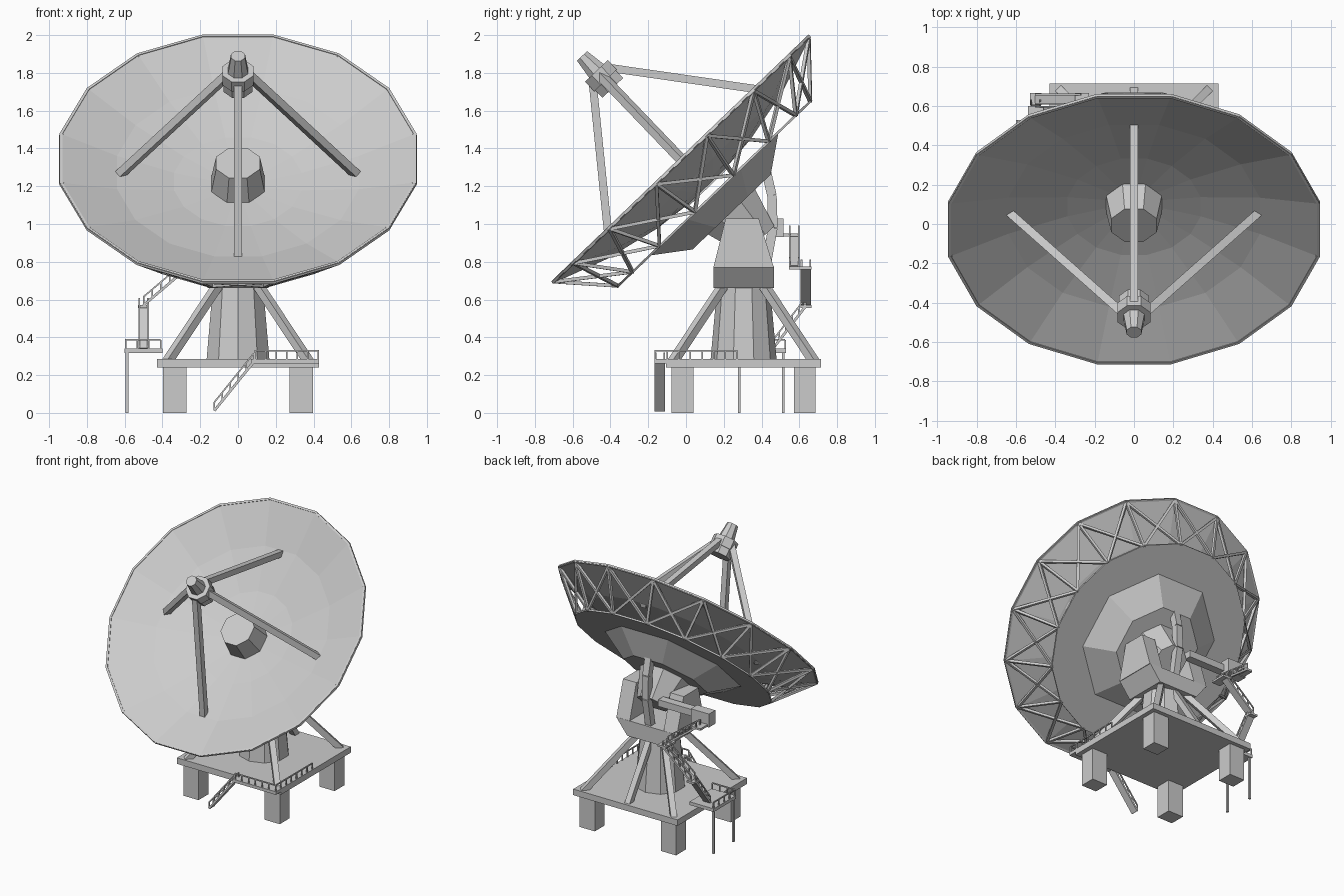
import bpy, bmesh
from math import pi, sin, cos
from mathutils import Vector, Matrix

if "Cube" in bpy.data.objects:
    bpy.data.objects.remove(bpy.data.objects["Cube"])

# Dish frame: local x = world x, local y = up along the dish, local z = dish axis
S, K = 0.692, 0.7215
DISH = Matrix(((1, 0, 0, 0), (0, K, -S, -0.028), (0, S, K, 1.345), (0, 0, 0, 1)))
CY = 0.305  # centre of the base in y


def finish(name, bm):
    bmesh.ops.recalc_face_normals(bm, faces=bm.faces)
    me = bpy.data.meshes.new(name)
    bm.to_mesh(me)
    bm.free()
    ob = bpy.data.objects.new(name, me)
    bpy.context.collection.objects.link(ob)
    return ob


def polar(r, n, k, z=0.0):
    a = 2 * pi * (k + 0.5) / n
    return Vector((r * cos(a), r * sin(a), z))


def lathe(name, profile, n, mat, cap0=True, cap1=True):
    """Low-poly turned part from (radius, height) pairs."""
    bm = bmesh.new()
    rings = [[bm.verts.new(mat @ polar(r, n, k, z)) for k in range(n)] for r, z in profile]
    for a, b in zip(rings, rings[1:]):
        for k in range(n):
            j = (k + 1) % n
            bm.faces.new((a[k], a[j], b[j], b[k]))
    if cap0:
        bm.faces.new(rings[0])
    if cap1:
        bm.faces.new(rings[-1])
    return finish(name, bm)


def add_bar(bm, p, q, w, h=None):
    """Square bar from p to q; w is the horizontal width, h the other one."""
    h = h or w
    p, q = Vector(p), Vector(q)
    d = (q - p).normalized()
    side = d.cross(Vector((0, 0, 1)))
    side = side.normalized() if side.length > 0.01 else Vector((1, 0, 0))
    up = side.cross(d)
    vs = [[bm.verts.new(c + side * sx * w / 2 + up * sy * h / 2)
           for sx, sy in ((-1, -1), (1, -1), (1, 1), (-1, 1))] for c in (p, q)]
    for k in range(4):
        j = (k + 1) % 4
        bm.faces.new((vs[0][k], vs[0][j], vs[1][j], vs[1][k]))
    bm.faces.new(vs[0])
    bm.faces.new(vs[1])


def bars(name, items):
    bm = bmesh.new()
    for it in items:
        add_bar(bm, *it)
    return finish(name, bm)


def box(name, x0, x1, y0, y1, z0, z1):
    ym = (y0 + y1) / 2
    zm = (z0 + z1) / 2
    return bars(name, [((x0, ym, zm), (x1, ym, zm), y1 - y0, z1 - z0)])


def prism(name, prof, x0, x1):
    """Extrude a (y, z) profile along x."""
    bm = bmesh.new()
    a, b = [[bm.verts.new((x, y, z)) for y, z in prof] for x in (x0, x1)]
    n = len(prof)
    for k in range(n):
        j = (k + 1) % n
        bm.faces.new((a[k], a[j], b[j], b[k]))
    bm.faces.new(a)
    bm.faces.new(b)
    return finish(name, bm)


def rail_items(p, q, posts, h=0.045, t=0.008):
    p, q, up = Vector(p), Vector(q), Vector((0, 0, h))
    items = [(p + up, q + up, t)]
    for i in range(posts):
        c = p.lerp(q, i / (posts - 1))
        items.append((c, c + up, t))
    return items


def stair(name, p, q, width=0.055):
    p, q = Vector(p), Vector(q)
    side = (q - p).cross(Vector((0, 0, 1))).normalized() * (width / 2 - 0.004)
    items = [(p, q, width, 0.014)]
    for s in (-1, 1):
        items += rail_items(p + side * s, q + side * s, 6)
    bars(name, items)


# Reflector bowl
R, D = 0.963, 0.2
dish = lathe("reflector_dish", [(R * f, -D * (1 - f * f)) for f in (1, 0.68, 0.36, 0.1)], 16, DISH, cap0=False)
sol = dish.modifiers.new("thickness", 'SOLIDIFY')
sol.thickness = 0.014
sol.offset = 0
lathe("reflector_rim", [(R, -0.012), (R, 0.006), (R - 0.015, 0.006), (R - 0.015, -0.012), (R, -0.012)],
      16, DISH, False, False)

# Backing plate, frustum and hub behind the dish
lathe("backing_plate", [(0.73, -0.262), (0.73, -0.25)], 16, DISH)
lathe("backing_frustum", [(0.51, -0.257), (0.31, -0.39)], 8, DISH)
lathe("elevation_hub", [(0.19, -0.38), (0.12, -0.6)], 8, DISH)

# Truss between rim and backing plate
truss = []
for k in range(16):
    a, b = DISH @ polar(0.95, 16, k, -0.008), DISH @ polar(0.72, 16, k, -0.255)
    truss.append((a, b, 0.018))
    j = k + 1 if k % 2 else k - 1
    truss.append((a, DISH @ polar(0.72, 16, j, -0.255), 0.018))
    truss.append((b, DISH @ polar(0.95, 16, 2 * k - j, -0.008), 0.018))
bars("dish_truss", truss)

# Feed cone in the centre of the dish
lathe("centre_cone", [(0.157, -0.21), (0.125, -0.03)], 8, DISH)

# Receiver on four legs
lathe("receiver_body", [(0.082, 0.52), (0.082, 0.6)], 8, DISH)
lathe("receiver_collar", [(0.09, 0.575), (0.09, 0.645)], 8, DISH)
lathe("receiver_tip", [(0.058, 0.64), (0.04, 0.755)], 8, DISH)
bars("feed_legs", [(DISH @ Vector((0.63 * x, 0.63 * y, -0.12)), DISH @ Vector((0.06 * x, 0.06 * y, 0.61)), 0.042)
                   for x, y in ((1, 0), (-1, 0), (0, 1), (0, -1))])

# Base platform and its four piers
box("base_platform", -0.43, 0.43, -0.105, 0.715, 0.24, 0.285)
bars("base_piers", [((sx * 0.335, CY + sy * 0.323, 0), (sx * 0.335, CY + sy * 0.323, 0.25), 0.125, 0.115)
                    for sx in (-1, 1) for sy in (-1, 1)])

# Pedestal and slanted braces
lathe("pedestal", [(0.175, 0.28), (0.14, 0.67)], 10, Matrix.Translation((0, CY, 0)))
bars("pedestal_braces", [((x * 0.375, CY + y * 0.375, 0.27), (x * 0.11, CY + y * 0.11, 0.67), 0.042)
                         for x, y in ((1, 1), (1, -1), (-1, 1), (-1, -1), (0, 1))])

# Yoke: tapered base and two arms
bm = bmesh.new()
lo, mid = [[bm.verts.new((sx * w, CY + sy * 0.16, z)) for sx, sy in ((-1, -1), (1, -1), (1, 1), (-1, 1))]
           for w, z in ((0.16, 0.66), (0.25, 0.775))]
for k in range(4):
    j = (k + 1) % 4
    bm.faces.new((lo[k], lo[j], mid[j], mid[k]))
bm.faces.new(lo)
bm.faces.new(mid)
finish("yoke_base", bm)
for side, x0, x1 in (("left", -0.25, -0.14), ("right", 0.14, 0.25)):
    prism(side + "_yoke_arm", [(0.145, 0.77), (0.465, 0.77), (0.385, 1.03), (0.21, 1.03)], x0, x1)

# Curved strut from the yoke to the dish back
path = [(0, 0.42, 1.3), (0, 0.455, 1.15), (0, 0.46, 0.98), (0, 0.42, 0.76)]
bars("curved_strut", [(a, b, 0.05) for a, b in zip(path, path[1:])])

# Upper access beam and cabin
box("access_beam", -0.45, -0.1, 0.41, 0.47, 0.95, 1.0)
box("access_cabin", -0.55, -0.4, 0.44, 0.515, 0.93, 1.03)

# Rear landing with posts and rails
box("rear_landing", -0.6, -0.4, 0.27, 0.53, 0.318, 0.342)
bars("landing_posts", [((-0.588, y, 0), (-0.588, y, 0.32), 0.014) for y in (0.282, 0.515)])
bars("landing_rails", rail_items((-0.595, 0.275, 0.342), (-0.595, 0.525, 0.342), 5)
     + rail_items((-0.595, 0.275, 0.342), (-0.41, 0.275, 0.342), 4))

# Rear switchback stairs with small landings
stair("rear_stair_lower", (-0.5, 0.46, 0.34), (-0.5, 0.63, 0.56))
box("rear_turn_lower", -0.53, -0.47, 0.605, 0.665, 0.555, 0.57)
stair("rear_stair_middle", (-0.5, 0.635, 0.57), (-0.27, 0.635, 0.765))
box("rear_turn_upper", -0.3, -0.23, 0.545, 0.665, 0.76, 0.775)
stair("rear_stair_upper", (-0.27, 0.573, 0.775), (-0.5, 0.573, 0.945))
box("rear_stair_top", -0.54, -0.46, 0.5, 0.6, 0.935, 0.95)

# Front stair and platform rails
stair("front_stair", (-0.125, -0.138, 0.012), (0.085, -0.138, 0.272))
box("front_walkway", 0.07, 0.43, -0.167, -0.1, 0.262, 0.285)
bars("platform_rails", rail_items((0.09, -0.162, 0.285), (0.424, -0.162, 0.285), 7)
     + rail_items((0.424, -0.162, 0.285), (0.424, 0.27, 0.285), 8))
